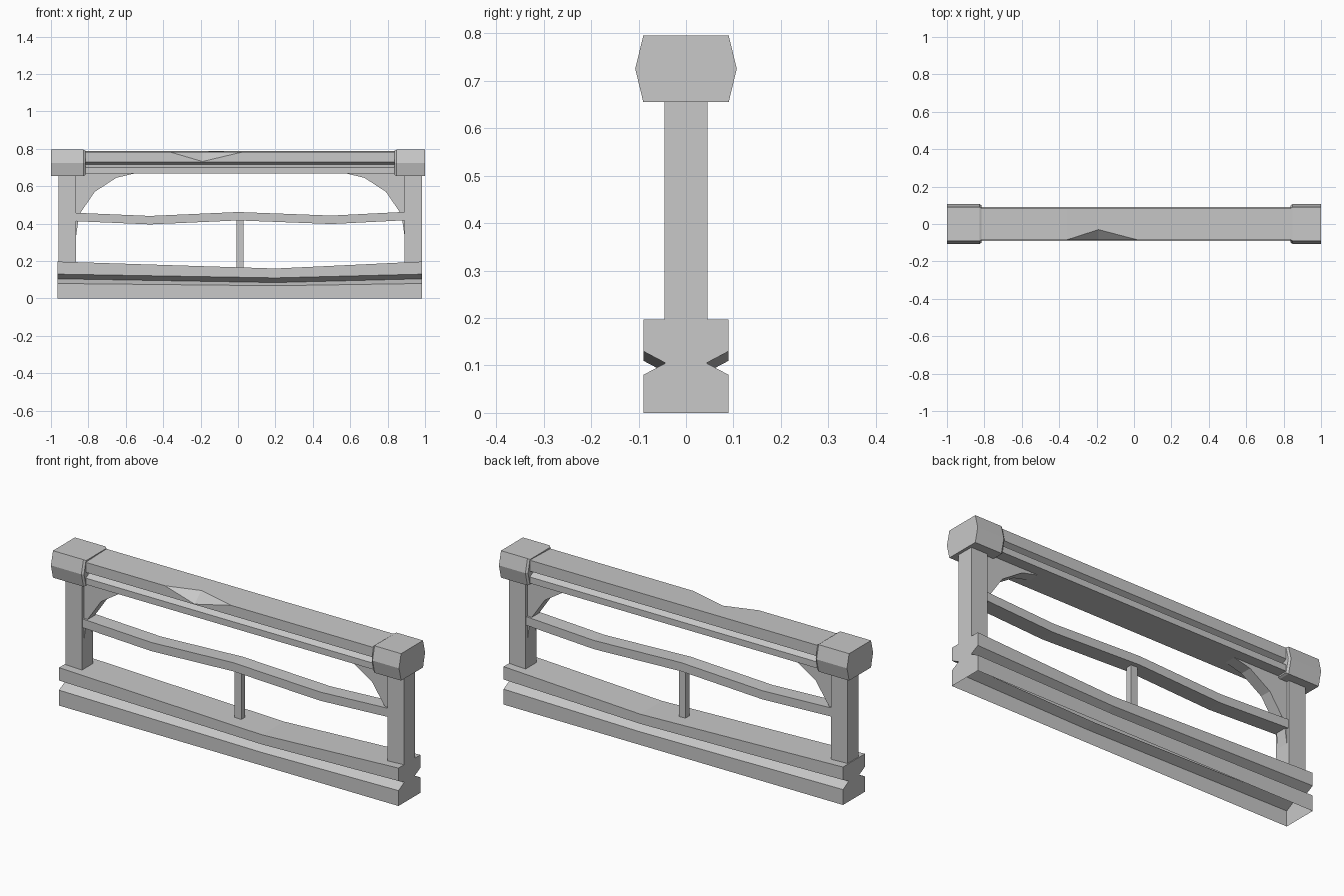
import bpy, bmesh

cube = bpy.data.objects.get("Cube")
if cube:
    bpy.data.objects.remove(cube, do_unlink=True)

# single plain stone colour
GREY = (0.58, 0.58, 0.58, 1.0)
stone = bpy.data.materials.new("stone_grey")
stone.use_nodes = True
stone.diffuse_color = GREY
bsdf = stone.node_tree.nodes["Principled BSDF"]
bsdf.inputs["Base Color"].default_value = GREY
bsdf.inputs["Roughness"].default_value = 0.9


def loft(name, rings, open_edge=None):
    """Skin a list of equal-length point rings; open_edge leaves one side unfilled."""
    bm = bmesh.new()
    loops = [[bm.verts.new(p) for p in ring] for ring in rings]
    n = len(loops[0])
    for a, b in zip(loops, loops[1:]):
        for i in range(n):
            if i != open_edge:
                j = (i + 1) % n
                bm.faces.new((a[i], a[j], b[j], b[i]))
    bm.faces.new(loops[0][::-1])
    bm.faces.new(loops[-1])
    bmesh.ops.remove_doubles(bm, verts=bm.verts, dist=0.0001)
    bmesh.ops.recalc_face_normals(bm, faces=bm.faces)
    mesh = bpy.data.meshes.new(name)
    bm.to_mesh(mesh)
    bm.free()
    mesh.materials.append(stone)
    obj = bpy.data.objects.new(name, mesh)
    bpy.context.collection.objects.link(obj)
    return obj


def box(name, x0, x1, half_y, z0, z1):
    section = [(-half_y, z0), (half_y, z0), (half_y, z1), (-half_y, z1)]
    return loft(name, [[(x, y, z) for y, z in section] for x in (x0, x1)])


def both_sides(half):
    """Complete a profile of (y, z) points with its mirror image in y."""
    return half + [(-y, z) for y, z in reversed(half)]


# base plinth: sagging grooved block, open underneath
rings = []
for x, sag, top in ((-0.965, 0, 0.197), (0.2, 0.02, 0.16), (0.985, 0, 0.197)):
    half = [(0.09, 0), (0.09, 0.08 - sag * 0.6), (0.043, 0.105 - sag),
            (0.09, 0.13 - sag), (0.09, top)]
    rings.append([(x, y, z) for y, z in both_sides(half)])
loft("base_plinth", rings, open_edge=len(rings[0]) - 1)

# top beam: grooved, with a chip broken out of the front upper edge
rings = []
for x, chip in ((-0.82, 0), (-0.36, 0), (-0.19, 1), (0.02, 0), (0.84, 0)):
    groove = [(0.085, 0.667), (0.085, 0.7), (0.055, 0.715), (0.085, 0.73)]
    ring = groove + [(0.085, 0.787)]
    ring += [(-0.085 + 0.055 * chip, 0.782), (-0.085, 0.782 - 0.05 * chip)]
    ring += [(-y, z) for y, z in reversed(groove)]
    rings.append([(x, y, z) for y, z in ring])
loft("top_beam", rings)

# six-sided end caps with a small bevel on the inner end
cap = both_sides([(0.09, 0.655), (0.107, 0.725), (0.09, 0.795)])
for side, outer, inner in (("right", -1.0, -0.815), ("left", 1.0, 0.838)):
    step = 0.01 if inner > 0 else -0.01
    rings = []
    for x, scale in ((outer, 1), (inner + step, 1), (inner, 0.93)):
        rings.append([(x, y * scale, 0.725 + (z - 0.725) * scale) for y, z in cap])
    loft(side + "_end_cap", rings)

# upright posts
box("right_post", -0.96, -0.865, 0.045, 0.185, 0.66)
box("left_post", 0.89, 0.985, 0.045, 0.185, 0.66)

# wavy middle rail
rings = []
for x, z in ((-0.87, 0.458), (-0.47, 0.441), (0, 0.462), (0.5, 0.443), (0.895, 0.463)):
    rings.append([(x, -0.04, z - 0.045), (x, 0.04, z - 0.045),
                  (x, 0.04, z), (x, -0.04, z)])
loft("middle_rail", rings)

# short centre baluster
box("centre_baluster", -0.008, 0.03, 0.016, 0.155, 0.43)

# curved corner brackets, tapering down past the rail
curve = [(0, 0.675), (0.32, 0.67), (0.215, 0.645), (0.1, 0.57),
         (0.025, 0.46), (0.012, 0.415), (0, 0.33)]
for side, face, direction in (("right", -0.866, 1), ("left", 0.891, -1)):
    loft(side + "_corner_bracket",
         [[(face + direction * d, y, z) for d, z in curve] for y in (-0.03, 0.03)])
